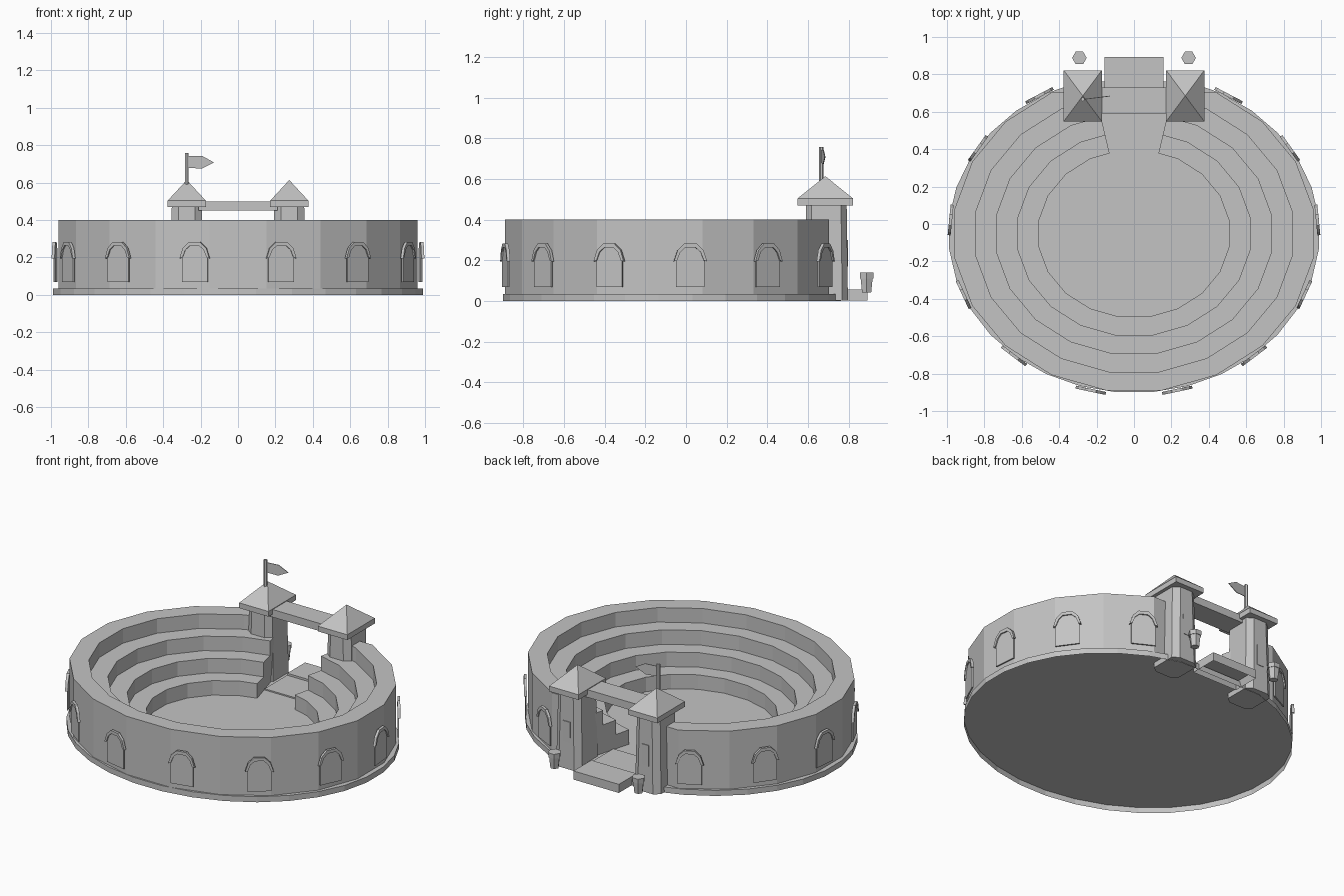
import bpy, bmesh, math
from mathutils import Matrix, Vector

if "Cube" in bpy.data.objects:
    bpy.data.objects.remove(bpy.data.objects["Cube"], do_unlink=True)

CENTRE_Y = -0.052
WALL_RX, WALL_RY = 0.971, 0.8475
FLOOR_Z, WALL_TOP = 0.035, 0.40

stone = bpy.data.materials.new("pale grey stone")
stone.use_nodes = True
GREY = (0.55, 0.55, 0.55, 1)
stone.diffuse_color = GREY
stone.node_tree.nodes["Principled BSDF"].inputs["Base Color"].default_value = GREY


def finish(name, bm, matrix=None):
    """Turn a bmesh into a flat shaded stone object."""
    bmesh.ops.recalc_face_normals(bm, faces=bm.faces)
    mesh = bpy.data.meshes.new(name)
    bm.to_mesh(mesh)
    bm.free()
    mesh.materials.append(stone)
    obj = bpy.data.objects.new(name, mesh)
    if matrix:
        obj.matrix_world = matrix
    bpy.context.collection.objects.link(obj)
    return obj


def bottom_face(bm):
    return min(bm.faces, key=lambda f: f.calc_center_median().z)


def box(name, low, high, recess=0):
    """Box between two corners, optionally hollowed from below."""
    bm = bmesh.new()
    low, high = Vector(low), Vector(high)
    bmesh.ops.create_cube(bm, size=1)
    for v in bm.verts:
        v.co = (low + high) / 2 + v.co * (high - low)
    if recess:
        bm.normal_update()
        bottom = bottom_face(bm)
        bmesh.ops.inset_region(bm, faces=[bottom], thickness=0.02)
        for v in bottom.verts:
            v.co.z += recess
    return finish(name, bm)


def prism(name, sides, r_low, r_high, z_low, z_high, at, stretch=1, turn=0,
          y_limit=9, hollow=False):
    """Upright tapered prism, stretched along y and cut flat at y_limit."""
    bm = bmesh.new()
    bmesh.ops.create_cone(bm, cap_ends=True, segments=sides, radius1=r_low,
                          radius2=r_high, depth=z_high - z_low,
                          matrix=Matrix.Rotation(turn, 4, 'Z'))
    for v in bm.verts:
        v.co.y = min(v.co.y * stretch + at[1], y_limit)
        v.co.x += at[0]
        v.co.z += (z_low + z_high) / 2
    if hollow:
        bmesh.ops.delete(bm, geom=[bottom_face(bm)], context='FACES_ONLY')
    return finish(name, bm)


def extrude_outline(name, points, depth, matrix):
    """Outline in x and z, given thickness along y."""
    bm = bmesh.new()
    face = bm.faces.new([bm.verts.new((x, 0, z)) for x, z in points])
    new = bmesh.ops.extrude_face_region(bm, geom=[face])["geom"]
    moved = [g for g in new if isinstance(g, bmesh.types.BMVert)]
    bmesh.ops.translate(bm, verts=moved, vec=(0, depth, 0))
    return finish(name, bm, matrix)


def shaft(name, x, y, half_low, half_high, z_low, z_high):
    """Tapered rectangular pillar with chamfered corners."""
    bm = bmesh.new()
    loops = []
    for (hx, hy), z in ((half_low, z_low), (half_high, z_high)):
        cx, cy = hx - 0.037, hy - 0.028
        corner = [(hx, -cy), (hx, cy), (cx, hy), (-cx, hy)]
        outline = corner + [(-a, -b) for a, b in corner]
        loops.append([bm.verts.new((x + a, y + b, z)) for a, b in outline])
    low, high = loops
    for k in range(len(low)):
        n = (k + 1) % len(low)
        bm.faces.new((low[k], low[n], high[n], high[k]))
    bm.faces.new(low)
    bm.faces.new(high)
    return finish(name, bm)


# Oval foundation, open underneath; its top is the arena floor
prism("foundation", 32, 0.993, 0.993, 0, FLOOR_Z, (0, CENTRE_Y), 0.857,
      math.pi / 32, 0.762, hollow=True)

# Stepped seating: a twenty sided oval, open at the back for the gate
radii = [0.53, 0.647, 0.765, 0.882]
rise = (WALL_TOP - FLOOR_Z) / len(radii)
profile = [(1.0, FLOOR_Z)]
for i in reversed(range(len(radii))):
    top = FLOOR_Z + rise * (i + 1)
    outer = radii[i + 1] if i + 1 < len(radii) else 1.0
    profile += [(outer, top), (radii[i], top)]
profile.append((radii[0], FLOOR_Z))


def on_oval(r, degrees):
    a = math.radians(degrees)
    return Vector((r * WALL_RX * math.sin(a), CENTRE_Y - r * WALL_RY * math.cos(a)))


def gate_end(r, side):
    """Where a ring meets the slanted side of the gate passage."""
    a, b = on_oval(r, side * 153), on_oval(r, side * 171)
    past = lambda p: abs(p.x) - 0.128 - 0.235 * (p.y - 0.366)
    p = a.lerp(b, past(a) / (past(a) - past(b)))
    return Vector((p.x, min(p.y, 0.70)))


bm = bmesh.new()
sections = [[gate_end(r, -1) for r, z in profile]]
sections += [[on_oval(r, d) for r, z in profile] for d in range(-153, 154, 18)]
sections.append([gate_end(r, 1) for r, z in profile])
rings = [[bm.verts.new((p.x, p.y, z)) for p, (r, z) in zip(s, profile)]
         for s in sections]
for a, b in zip(rings, rings[1:]):
    for k in range(len(profile) - 1):
        bm.faces.new((a[k], a[k + 1], b[k + 1], b[k]))
bm.faces.new(rings[0])
bm.faces.new(rings[-1])
finish("tiered_wall", bm)

# Blind arches around the outside: door panel and hood moulding
panel = [(-0.07, 0.07), (0.07, 0.07), (0.07, 0.2), (0.055, 0.24),
         (0.028, 0.265), (-0.028, 0.265), (-0.055, 0.24), (-0.07, 0.2)]
hood_out = [(0.082, 0.195), (0.064, 0.25), (0.03, 0.283)]
hood_in = [(0.066, 0.2), (0.05, 0.241), (0.025, 0.263)]
flip = lambda pts: [(-x, z) for x, z in reversed(pts)]
hood = hood_out + flip(hood_out) + [(-x, z) for x, z in hood_in] + hood_in[::-1]
ARCH_RX, ARCH_RY = 0.984, 0.861

for k in range(6):
    for side in (1, -1):
        t = math.radians(13.6 + 27.1 * k)
        x, y = ARCH_RX * math.sin(t), -ARCH_RY * math.cos(t)
        yaw = math.atan2(ARCH_RY * math.sin(t), ARCH_RX * math.cos(t))
        place = (Matrix.Translation((side * x, CENTRE_Y + y, 0))
                 @ Matrix.Rotation(side * yaw, 4, 'Z'))
        extrude_outline("arch_panel", panel, 0.008, place)
        extrude_outline("arch_hood", hood, 0.016,
                        place @ Matrix.Translation((0, -0.008, 0)))

# Two gate towers with pyramid roofs
TOWER_X, TOWER_Y = 0.274, 0.69
for side in (-1, 1):
    x = side * TOWER_X
    shaft("tower_shaft", x, TOWER_Y, (0.09, 0.106), (0.08, 0.1), 0.002, 0.475)
    box("tower_panel", (x - 0.025, 0.785, 0.17), (x + 0.025, 0.797, 0.3))
    box("roof_eave", (x - 0.102, 0.548, 0.471), (x + 0.102, 0.822, 0.504))
    prism("roof_pyramid", 4, 0.102 * math.sqrt(2), 0, 0.504, 0.614,
          (x, 0.685), 1.343, math.pi / 4)
    # Six sided tub beside the entrance
    tub = (side * 0.292, 0.888)
    prism("tub_body", 6, 0.026, 0.034, 0.042, 0.112, tub, 1, math.pi / 6)
    prism("tub_rim", 6, 0.038, 0.039, 0.112, 0.14, tub, 1, math.pi / 6)

# Bridge between the towers, entrance slab and low inner sill
box("gate_beam", (-0.21, 0.59, 0.452), (0.21, 0.73, 0.5))
box("entrance_slab", (-0.158, 0.715, 0.002), (0.158, 0.892, 0.056), 0.04)
box("gate_sill", (-0.16, 0.493, FLOOR_Z), (0.16, 0.72, 0.043))

# Thin flag on the right tower
prism("flag_pole", 6, 0.011, 0.011, 0.58, 0.758, (-TOWER_X, 0.666))
flag = [(0, 0.68), (0.08, 0.675), (0.147, 0.708), (0.085, 0.742), (0, 0.742)]
extrude_outline("flag", flag, 0.004, Matrix.Translation((-TOWER_X, 0.664, 0))
                @ Matrix.Rotation(math.radians(7), 4, 'Z'))
